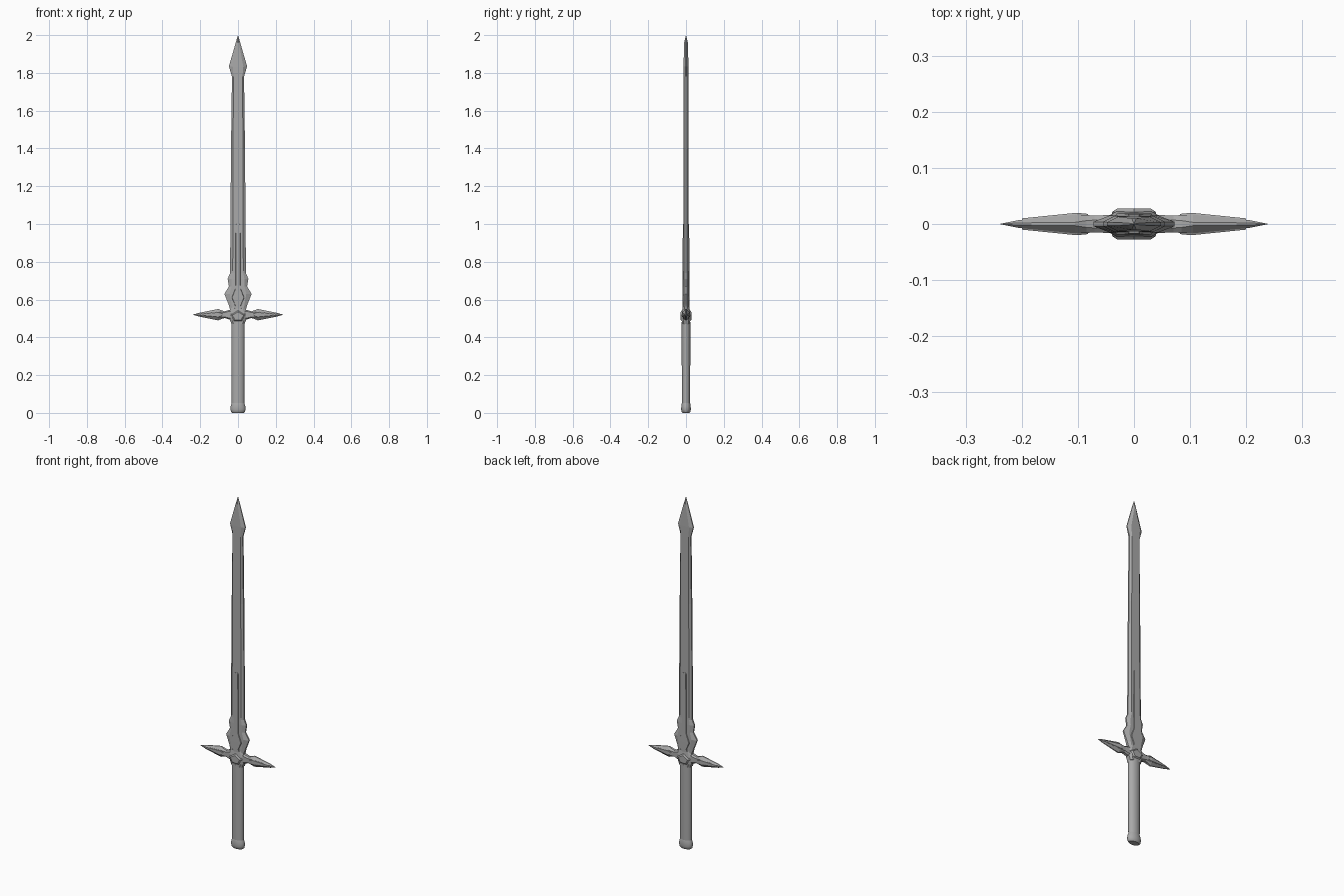
import bpy, bmesh, math

# Dark steel for every part
steel = bpy.data.materials.new("dark_steel")
steel.diffuse_color = (0.4, 0.4, 0.4, 1)


def make_object(name, bm):
    bmesh.ops.remove_doubles(bm, verts=bm.verts, dist=1e-5)
    bmesh.ops.recalc_face_normals(bm, faces=bm.faces)
    me = bpy.data.meshes.new(name)
    bm.to_mesh(me)
    bm.free()
    me.materials.append(steel)
    ob = bpy.data.objects.new(name, me)
    bpy.context.collection.objects.link(ob)
    return ob


def loft(bm, rings):
    loops = [[bm.verts.new(p) for p in r] for r in rings]
    n = len(loops[0])
    for a, b in zip(loops, loops[1:]):
        for i in range(n):
            j = (i + 1) % n
            bm.faces.new((a[i], a[j], b[j], b[i]))
    bm.faces.new(loops[0])
    bm.faces.new(loops[-1])


def bevelled_bar(name, stations, place):
    """Sections of (position, edge half-width, flat half-width, edge half-depth, face half-depth)."""
    bm = bmesh.new()
    rings = []
    for s, w, f, e, t in stations:
        sec = [(-w, -e), (-f, -t), (f, -t), (w, -e), (w, e), (f, t), (-f, t), (-w, e)]
        rings.append([place(s, u, v) for u, v in sec])
    loft(bm, rings)
    return make_object(name, bm)


def upright(s, u, v):
    return (u, v, s)


def turned(name, profile, sides=24):
    """Oval turned part from (z, x radius, y radius)."""
    bm = bmesh.new()
    loft(bm, [[(rx * math.cos(2 * math.pi * i / sides), ry * math.sin(2 * math.pi * i / sides), z)
               for i in range(sides)] for z, rx, ry in profile])
    ob = make_object(name, bm)
    bpy.context.view_layer.objects.active = ob
    ob.select_set(True)
    bpy.ops.object.shade_smooth_by_angle(angle=math.radians(35))
    ob.select_set(False)


# Blade with bevelled edges and a flared spear point
bevelled_bar("blade", [
    (0.54, 0.042, 0.028, 0.004, 0.013),
    (0.75, 0.042, 0.028, 0.004, 0.013),
    (1.40, 0.037, 0.026, 0.004, 0.013),
    (1.78, 0.032, 0.024, 0.004, 0.013),
    (1.835, 0.048, 0.028, 0.003, 0.013),
    (1.96, 0.012, 0.004, 0.002, 0.010),
    (2.0, 0.0002, 0.0001, 0.0001, 0.0002)], upright)

# Stepped, thorny base wrapped round the blade
bevelled_bar("blade_base", [
    (0.54, 0.040, 0.030, 0.008, 0.015),
    (0.575, 0.050, 0.034, 0.006, 0.015),
    (0.63, 0.072, 0.044, 0.004, 0.015),
    (0.67, 0.048, 0.034, 0.004, 0.015),
    (0.71, 0.055, 0.034, 0.004, 0.0145),
    (0.74, 0.042, 0.028, 0.004, 0.013)], upright)

# Raised central rib, widening into a lozenge near the guard
bevelled_bar("blade_rib", [
    (0.54, 0.022, 0.020, 0.013, 0.019),
    (0.57, 0.016, 0.014, 0.013, 0.019),
    (0.61, 0.034, 0.031, 0.013, 0.019),
    (0.66, 0.014, 0.012, 0.013, 0.018),
    (0.995, 0.012, 0.010, 0.012, 0.017),
    (1.0, 0.010, 0.008, 0.012, 0.016)], upright)

# Guard arms: narrow neck, then a faceted spike
for side, label in ((-1, "left"), (1, "right")):
    bevelled_bar("guard_arm_" + label, [
        (0.0, 0.026, 0.018, 0.010, 0.016),
        (0.045, 0.026, 0.018, 0.008, 0.016),
        (0.07, 0.018, 0.012, 0.007, 0.015),
        (0.085, 0.022, 0.013, 0.006, 0.016),
        (0.105, 0.030, 0.014, 0.003, 0.0165),
        (0.205, 0.010, 0.004, 0.002, 0.007),
        (0.239, 0.0003, 0.0002, 0.0001, 0.0002)],
        lambda s, u, v, k=side: (k * s, v, 0.52 + u))
    # Raised inlay on the spike
    bevelled_bar("guard_inlay_" + label, [
        (0.082, 0.006, 0.004, 0.014, 0.018),
        (0.102, 0.015, 0.012, 0.015, 0.020),
        (0.20, 0.005, 0.003, 0.005, 0.010)],
        lambda s, u, v, k=side: (k * s, v, 0.52 + u))

# Guard hub and the pentagonal boss through it
bevelled_bar("guard_hub", [
    (0.47, 0.034, 0.024, 0.012, 0.021),
    (0.49, 0.042, 0.030, 0.012, 0.022),
    (0.53, 0.050, 0.032, 0.012, 0.022),
    (0.56, 0.036, 0.024, 0.010, 0.018)], upright)
pentagon = [(-0.020, 0.488), (0.020, 0.488), (0.036, 0.518), (0, 0.540), (-0.036, 0.518)]
bm = bmesh.new()
loft(bm, [[(x * k, y, 0.512 + (z - 0.512) * k) for x, z in pentagon]
          for y, k in ((-0.028, 0.82), (-0.021, 1.1), (0.021, 1.1), (0.028, 0.82))])
make_object("guard_boss", bm)

# Oval grip and rounded pommel
turned("grip", [(0.03, 0.033, 0.022), (0.25, 0.034, 0.0225), (0.48, 0.035, 0.023)])
turned("pommel", [(0.0, 0.030, 0.018), (0.006, 0.037, 0.023), (0.018, 0.040, 0.0255),
                  (0.034, 0.039, 0.025), (0.046, 0.035, 0.0235), (0.052, 0.033, 0.022)])
